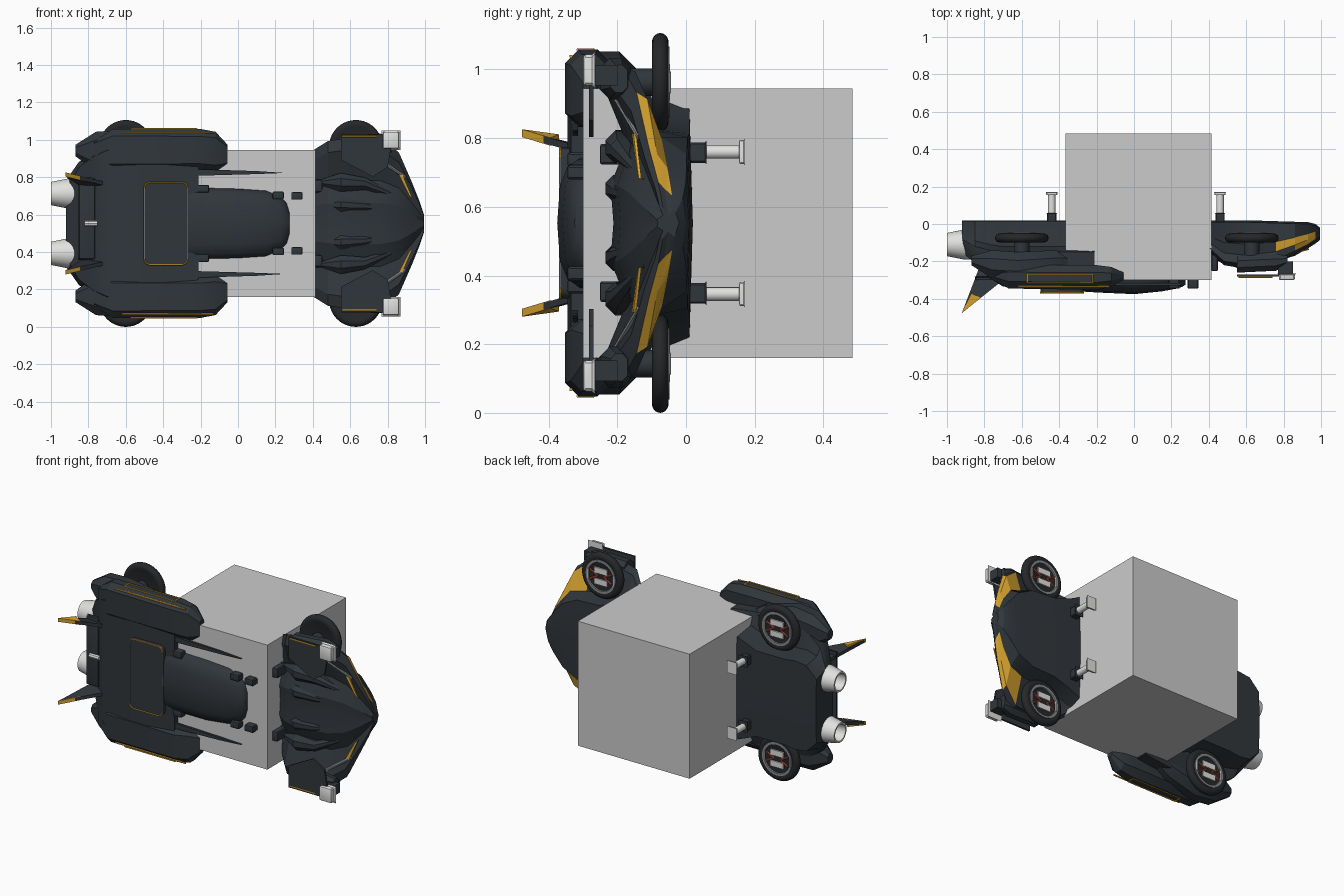
import bpy, bmesh, math
from mathutils import Matrix, Vector

if "Cube" in bpy.data.objects:
    bpy.data.objects.remove(bpy.data.objects["Cube"], do_unlink=True)

# The vehicle is laid out as (length, width, height), then tipped onto its side
CAR = Matrix.Translation((0, 0, 0.553)) @ Matrix.Rotation(math.pi / 2, 4, "X")


def material(name, red, green, blue):
    mat = bpy.data.materials.new(name)
    mat.use_nodes = True
    mat.diffuse_color = (red, green, blue, 1)
    mat.node_tree.nodes["Principled BSDF"].inputs["Base Color"].default_value = (red, green, blue, 1)
    return mat


BODY = material("dark slate", 0.03, 0.037, 0.044)
TYRE = material("tyre black", 0.018, 0.02, 0.022)
YELLOW = material("amber yellow", 0.7, 0.38, 0.03)
WHITE = material("off white", 0.75, 0.75, 0.74)
GREY = material("mid grey", 0.25, 0.26, 0.27)
CRATE = material("light grey", 0.6, 0.6, 0.6)
RED = material("red", 0.5, 0.08, 0.05)


def make(name, verts, faces, mat, mirror=False, bevel=0, angle=30, rule=None):
    """Build one mesh, or a pair mirrored across the width."""
    for side, label in ((1, "upper_"), (-1, "lower_"))[:2 if mirror else 1]:
        bm = bmesh.new()
        points = [bm.verts.new((v[0], v[1] * side, v[2])) for v in verts]
        for face in faces:
            bm.faces.new([points[i] for i in face])
        bmesh.ops.remove_doubles(bm, verts=bm.verts, dist=0.0001)
        if bevel:
            bmesh.ops.bevel(bm, geom=bm.edges[:], offset=bevel, segments=2, profile=0.5, affect="EDGES")
        bmesh.ops.recalc_face_normals(bm, faces=bm.faces)
        if rule:
            for face in bm.faces:
                face.material_index = int(rule(face))
        bm.transform(CAR)
        mesh = bpy.data.meshes.new(name)
        bm.to_mesh(mesh)
        bm.free()
        obj = bpy.data.objects.new(label + name if mirror else name, mesh)
        bpy.context.collection.objects.link(obj)
        mesh.materials.append(mat)
        if rule:
            mesh.materials.append(YELLOW)
        bpy.ops.object.select_all(action="DESELECT")
        obj.select_set(True)
        bpy.context.view_layer.objects.active = obj
        bpy.ops.object.shade_smooth_by_angle(angle=math.radians(angle))


def bridge(name, rings, mat, **options):
    """Skin closed rings of equal length and cap both ends."""
    n = len(rings[0])
    faces = [(r * n + i, r * n + (i + 1) % n, r * n + n + (i + 1) % n, r * n + n + i)
             for r in range(len(rings) - 1) for i in range(n)]
    last = (len(rings) - 1) * n
    faces += [tuple(range(n)), tuple(range(last, last + n))]
    make(name, [v for ring in rings for v in ring], faces, mat, **options)


def hull(name, sections, mat, **options):
    """Skin half sections, (width, height) from keel to crown, made whole."""
    bridge(name, [[(x, w, h) for w, h in half] + [(x, -w, h) for w, h in half[-2:0:-1]]
                  for x, half in sections], mat, **options)


def pod(name, sections, mat, chamfer=0.3, **options):
    """Skin chamfered boxes given as x, inner, outer, bottom, top."""
    rings = []
    for x, a, b, low, top in sections:
        c = chamfer * min(b - a, top - low)
        rings.append([(x, a + c, low), (x, b - c, low), (x, b, low + c), (x, b, top - c),
                      (x, b - c, top), (x, a + c, top), (x, a, top - c), (x, a, low + c)])
    bridge(name, rings, mat, **options)


def box(name, low, high, mat, **options):
    ring = [(low[0], low[1]), (high[0], low[1]), (high[0], high[1]), (low[0], high[1])]
    bridge(name, [[(x, w, h) for x, w in ring] for h in (low[2], high[2])], mat, **options)


def prism(name, outline, depth, mat, **options):
    """Extrude a flat outline along the depth vector."""
    shift = Vector(depth)
    bridge(name, [[Vector(p) for p in outline], [Vector(p) + shift for p in outline]], mat, **options)


def lathe(name, centre, axis, profile, mat, steps=32, **options):
    """Turn (radius, distance) pairs around an axis."""
    turn = Vector(axis).to_track_quat("Z", "Y")
    bridge(name, [[Vector(centre) + turn @ Vector((r * math.cos(i * math.tau / steps),
                                                    r * math.sin(i * math.tau / steps), d))
                   for i in range(steps)] for r, d in profile], mat, **options)


def rod(name, start, end, radius, mat, steps=8, **options):
    span = Vector(end) - Vector(start)
    lathe(name, start, span, [(radius, 0), (radius, span.length)], mat, steps, **options)


UP, DOWN, BACK = (0, 0, 1), (0, 0, -1), (-1, 0, 0)

# Plain block around the middle
box("crate", (-0.365, -0.393, -0.485), (0.415, 0.392, 0.30), CRATE)

# Rear hull: floor, recessed wheel bay, flared flank and roof
rear = []
for x, floor, flare, roof, low, top in (
        (-0.92, 0.2, 0.23, 0.18, 0.08, 0.15), (-0.85, 0.27, 0.33, 0.3, 0.12, 0.21),
        (-0.77, 0.28, 0.38, 0.36, 0.14, 0.29), (-0.7, 0.27, 0.42, 0.39, 0.15, 0.335),
        (-0.5, 0.27, 0.42, 0.39, 0.15, 0.345), (-0.38, 0.32, 0.42, 0.38, 0.15, 0.345),
        (-0.21, 0.33, 0.4, 0.36, 0.15, 0.335)):
    rear.append((x, [(0, -0.02), (floor, -0.015), (floor + 0.02, low - 0.03), (flare, low),
                     (flare, top - 0.05), (roof, top), (0, top)]))
hull("rear_hull", rear, BODY)

# Canopy bubble and roof hatch
hull("canopy", [(x, [(0, 0.2), (w, 0.2), (w, top - 0.06), (w * 0.88, top - 0.03),
                     (w * 0.6, top - 0.008), (0, top)])
                for x, w, top in ((-0.45, 0.2, 0.35), (-0.2, 0.19, 0.366), (0, 0.185, 0.375),
                                  (0.15, 0.175, 0.36), (0.23, 0.15, 0.345), (0.26, 0.12, 0.335),
                                  (0.275, 0.07, 0.325))], BODY, angle=45)
corners = []
for cx, cw, first in ((-0.3, 0.19, 0), (-0.47, 0.19, 1), (-0.47, -0.19, 2), (-0.3, -0.19, 3)):
    for step in range(5):
        a = (first + step / 4) * math.pi / 2
        corners.append((cx + 0.03 * math.cos(a), cw + 0.03 * math.sin(a), 0.3))
prism("roof_hatch", corners, (0, 0, 0.066), BODY)
for i, p in enumerate(corners):
    q = corners[(i + 1) % len(corners)]
    trim = YELLOW if i % 5 != 4 or i in (4, 14) else GREY
    rod("hatch_trim", (*p[:2], 0.367), (*q[:2], 0.367), 0.004, trim, 6)

# Side pods with amber piping
pod("side_pod", [(-0.77, 0.3, 0.44, 0.25, 0.29), (-0.67, 0.28, 0.505, 0.22, 0.345),
                 (-0.2, 0.28, 0.505, 0.22, 0.352), (-0.12, 0.28, 0.49, 0.23, 0.335),
                 (-0.055, 0.31, 0.42, 0.26, 0.3)], BODY, mirror=True)
rod("pod_crown_stripe", (-0.62, 0.485, 0.335), (-0.13, 0.485, 0.335), 0.005, YELLOW, mirror=True)
frame = [(-0.57, 0.27), (-0.22, 0.27), (-0.22, 0.315), (-0.57, 0.315)]
for i, (x, h) in enumerate(frame):
    nx, nh = frame[i - 1]
    rod("pod_side_trim", (x, 0.505, h), (nx, 0.505, nh), 0.004, YELLOW, 6, mirror=True)

# Rear fenders behind the pods
pod("rear_fender", [(-0.87, 0.36, 0.42, 0.17, 0.22), (-0.76, 0.28, 0.49, 0.14, 0.29),
                    (-0.62, 0.3, 0.5, 0.15, 0.3), (-0.42, 0.3, 0.46, 0.14, 0.28),
                    (-0.33, 0.3, 0.4, 0.16, 0.24)], BODY, mirror=True)

# Tail fins with amber tips, tail wing and its mounts
prism("tail_fin", [(-0.83, 0.19, 0.24), (-0.69, 0.19, 0.26), (-0.7, 0.2, 0.3), (-0.92, 0.25, 0.475)],
      (0, 0.02, 0), BODY, mirror=True)
prism("tail_fin_tip", [(-0.87, 0.235, 0.37), (-0.82, 0.225, 0.395), (-0.922, 0.25, 0.478)],
      (0, 0.023, 0), YELLOW, mirror=True)
box("tail_wing", (-0.85, -0.19, 0.28), (-0.765, 0.24, 0.3), BODY, bevel=0.005)
rod("tail_wing_mount", (-0.76, 0.1, 0.2), (-0.81, 0.1, 0.29), 0.015, WHITE, mirror=True)
rod("tail_sensor", (-0.82, 0, 0.305), (-0.75, 0, 0.305), 0.015, WHITE)

# Thrusters
lathe("thruster", (-0.86, 0.16, 0.11), BACK,
      [(0.08, 0), (0.08, 0.05), (0.062, 0.14), (0.052, 0.14), (0.045, 0.06)], WHITE, mirror=True)

# Front hull: hood, flared fenders and amber side lights
front = []
for x, keel, floor, waist, flare, top, hood in (
        (0.4, -0.02, 0.34, 0.37, 0.39, 0.14, 0.17), (0.48, -0.02, 0.3, 0.31, 0.44, 0.22, 0.215),
        (0.6, -0.02, 0.26, 0.28, 0.46, 0.24, 0.22), (0.76, -0.015, 0.25, 0.27, 0.46, 0.21, 0.2),
        (0.86, -0.012, 0.2, 0.25, 0.38, 0.16, 0.17), (0.93, -0.01, 0.12, 0.16, 0.22, 0.12, 0.13),
        (0.97, 0, 0.07, 0.08, 0.12, 0.09, 0.105), (0.995, 0.02, 0.03, 0.04, 0.045, 0.075, 0.085)):
    front.append((x, [(0, keel), (floor, keel + 0.01), (waist, top * 0.45), (flare - 0.02, top * 0.7),
                      (flare, top * 0.9), (flare * 0.86, top), (flare * 0.5, hood * 0.78),
                      (flare * 0.24, hood), (0, hood * 0.96)]))


def side_light(face):
    p = CAR.inverted() @ CAR @ face.calc_center_median()
    return p.x > 0.78 and p.x < 0.98 and 0.05 < p.z < 0.13 and abs(face.normal.y) > 0.3 and face.normal.z < 0.2


hull("front_hull", front, BODY, angle=20, rule=side_light)

# Hood ridges and pale slats
for w, tip, size in ((0.1, 0.05, 0.04), (0.22, 0.12, 0.05)):
    pod("hood_ridge", [(0.43, w - 0.01, w + 0.01, 0.12, 0.17), (0.55, w - size, w + size, 0.13, 0.235),
                       (0.68, w - size * 0.8, w + size * 0.5, 0.12, 0.22),
                       (0.9, tip, tip + 0.01, 0.1, 0.125)], BODY, mirror=True)
rod("hood_slat", (0.73, 0.36, 0.2), (0.89, 0.25, 0.135), 0.01, GREY, mirror=True)
prism("brow_light", [(0.86, 0.26, 0.15), (0.88, 0.26, 0.145), (0.935, 0.13, 0.13), (0.915, 0.15, 0.135)],
      (0, 0, 0.008), YELLOW, mirror=True)

# Front fender boxes, winglets and lamps
pod("fender_box", [(0.55, 0.37, 0.47, 0.17, 0.26), (0.76, 0.36, 0.48, 0.16, 0.25),
                   (0.82, 0.38, 0.46, 0.17, 0.22)], BODY, mirror=True)
prism("winglet", [(0.55, 0.475, 0.27), (0.55, 0.34, 0.27), (0.72, 0.25, 0.27), (0.8, 0.3, 0.27),
                  (0.83, 0.475, 0.27)], (0, 0, 0.012), BODY, mirror=True)
rod("winglet_stripe", (0.56, 0.465, 0.284), (0.74, 0.465, 0.284), 0.005, YELLOW, mirror=True)
box("fender_lamp", (0.775, 0.4, 0.265), (0.86, 0.49, 0.3), WHITE, mirror=True, bevel=0.008)
box("lamp_bracket", (0.77, 0.4, 0.2), (0.85, 0.46, 0.265), BODY, mirror=True)

# Long spikes and small blocks beside the canopy
prism("roof_spike", [(-0.22, 0.255, 0.315), (-0.22, 0.29, 0.315), (0.1, 0.28, 0.315), (0.25, 0.27, 0.315),
                     (0.1, 0.264, 0.315)], (0, 0, 0.015), BODY, mirror=True)
for x, w in ((-0.185, 0.185), (0.215, 0.15), (0.315, 0.147)):
    box("roof_block", (x - 0.03, w - 0.02, 0.29), (x + 0.03, w + 0.02, 0.345), BODY, mirror=True, bevel=0.006)
box("cowl_block", (0.41, 0.17, 0.16), (0.45, 0.23, 0.25), BODY, mirror=True, bevel=0.006)

# Wheels lying flat, hub faces pointing down
tyre = [(0.143 - 0.026 * (1 - math.cos(a)), 0.024 * math.sin(a))
        for a in [math.radians(d) for d in range(-120, 121, 20)]]
for x in (-0.6, 0.63):
    hub = (x, 0.41, 0.075)
    lathe("tyre", hub, UP, tyre, TYRE, 40, mirror=True)
    lathe("rim", hub, DOWN, [(0.1, 0), (0.104, 0.027), (0.09, 0.027), (0.086, 0.018)], GREY, mirror=True)
    for w in (-0.035, 0.035):
        box("hub_plate", (x - 0.045, 0.41 + w - 0.018, 0.046), (x + 0.045, 0.41 + w + 0.018, 0.06),
            WHITE, mirror=True)
    for side in (-1, 1):
        for lean in (-1, 1):
            rod("hub_truss", (x + side * 0.075, 0.41 + lean * 0.03, 0.05), (x + side * 0.02, 0.41, 0.05),
                0.006, RED, 6, mirror=True)
        rod("hub_spoke", (x + side * 0.09, 0.38, 0.05), (x + side * 0.09, 0.44, 0.05), 0.006, WHITE, mirror=True)
    rod("axle", (x, 0.41, 0.07), (x, 0.41, 0.18), 0.04, BODY, 16, mirror=True)

# Landing legs
for x in (-0.44, 0.46):
    box("leg_socket", (x - 0.025, 0.175, -0.06), (x + 0.025, 0.235, 0.02), BODY, mirror=True, bevel=0.005)
    rod("leg_rod", (x, 0.207, -0.05), (x, 0.207, -0.16), 0.02, WHITE, 16, mirror=True)
    box("leg_foot", (x - 0.03, 0.172, -0.172), (x + 0.03, 0.242, -0.155), WHITE, mirror=True, bevel=0.004)
